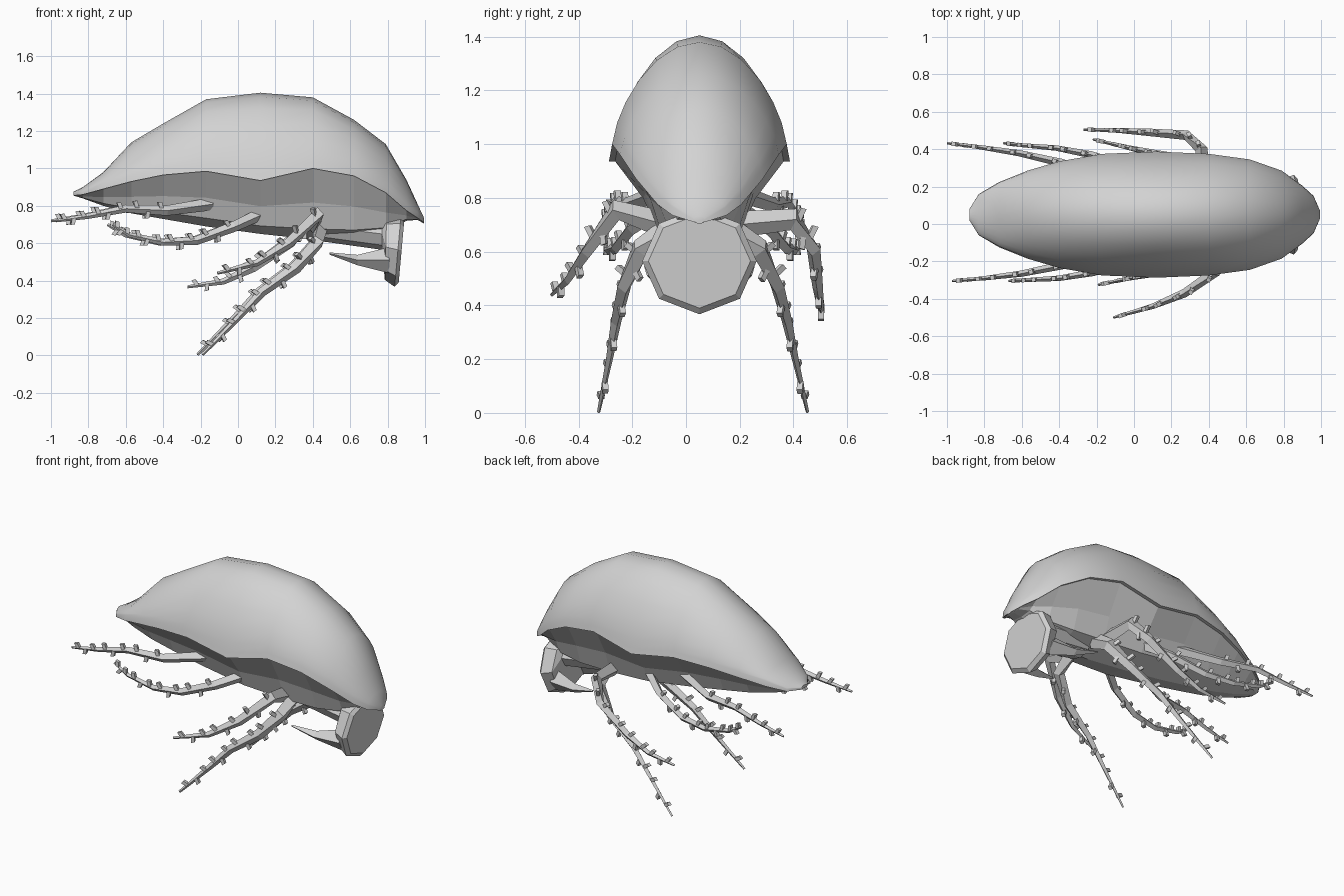
import bpy, bmesh, math
from mathutils import Vector

if "Cube" in bpy.data.objects:
    bpy.data.objects.remove(bpy.data.objects["Cube"])

CY = 0.05  # symmetry plane of the body

grey = bpy.data.materials.new("light_grey")
grey.diffuse_color = (0.65, 0.65, 0.65, 1)
grey.use_nodes = True
grey.node_tree.nodes["Principled BSDF"].inputs["Base Color"].default_value = grey.diffuse_color


def finish(name, bm, smooth=None):
    bmesh.ops.recalc_face_normals(bm, faces=bm.faces[:])
    me = bpy.data.meshes.new(name)
    bm.to_mesh(me)
    bm.free()
    me.materials.append(grey)
    ob = bpy.data.objects.new(name, me)
    bpy.context.collection.objects.link(ob)
    if smooth:
        bpy.ops.object.select_all(action='DESELECT')
        ob.select_set(True)
        bpy.context.view_layer.objects.active = ob
        bpy.ops.object.shade_smooth_by_angle(angle=math.radians(smooth))
    return ob


def loft(bm, rings, closed=True, caps=True):
    rows = [[bm.verts.new(p) for p in r] for r in rings]
    n = len(rows[0])
    for a, b in zip(rows, rows[1:]):
        for i in range(n if closed else n - 1):
            j = (i + 1) % n
            bm.faces.new((a[i], a[j], b[j], b[i]))
    if caps:
        bm.faces.new(rows[0])
        bm.faces.new(rows[-1])


# Body stations: x, half width, rim height, back height, belly height
STATIONS = [
    (-.88, .03, .855, .875, .855), (-.83, .11, .86, .90, .84),
    (-.72, .175, .89, .98, .80), (-.57, .235, .93, 1.14, .76),
    (-.40, .285, .965, 1.24, .73), (-.17, .325, .985, 1.37, .69),
    (.12, .337, .935, 1.405, .65), (.40, .325, 1.0, 1.38, .62),
    (.62, .295, .96, 1.26, .62), (.79, .235, .87, 1.13, .65),
    (.90, .155, .775, .94, .72), (.96, .10, .735, .81, .725),
    (.995, .02, .71, .735, .705)]


# Domed shell with a thin lip around its edge
def shell_ring(x, w, rim, top, _):
    lip = rim + min(.035, .4 * (top - rim))
    pts = [(x, CY - .93 * w, rim), (x, CY - w, rim)]
    for k in range(13):
        a = math.radians(-90 + 15 * k)
        pts.append((x, CY + .975 * w * math.sin(a),
                    lip + (top - lip) * max(0, math.cos(a)) ** 1.5))
    return pts + [(x, CY + w, rim), (x, CY + .93 * w, rim)]


bm = bmesh.new()
loft(bm, [shell_ring(*s) for s in STATIONS], closed=False)
finish("shell", bm, 40)


# Faceted belly tucked under the shell
def belly_ring(x, w, rim, _, low):
    h = rim - low
    half = [(.94, rim + .005), (.62, low + .52 * h), (.48, low + .15 * h)]
    pts = [(x, CY - u * w, z) for u, z in half] + [(x, CY, low)]
    return pts + [(x, CY + u * w, z) for u, z in reversed(half)]


bm = bmesh.new()
loft(bm, [belly_ring(*s) for s in STATIONS], closed=False)
finish("belly", bm)


# Head: a leaning octagonal plate on a short neck
def octagon(x, z, ry, rz, lean=0):
    pts = []
    for k in range(8):
        a = k * math.pi / 4
        dz = -rz * math.cos(a)
        pts.append((x + lean * dz, CY + ry * math.sin(a), z + dz))
    return pts


bm = bmesh.new()
loft(bm, [octagon(.875, .565, .19, .175, .09), octagon(.855, .565, .213, .198, .09),
          octagon(.79, .58, .19, .175, .03), octagon(.77, .65, .12, .085),
          octagon(.45, .69, .10, .08)])
finish("head", bm)

# Pair of backward pointing mouth spikes
for s, side in ((-1, "right"), (1, "left")):
    bm = bmesh.new()
    rings = []
    for x, off, z, ry, rz in ((.81, .13, .51, .05, .07), (.64, .165, .51, .03, .028),
                              (.49, .20, .545, .006, .006)):
        y = CY + s * off
        rings.append([(x, y - ry, z), (x, y, z - rz), (x, y + ry, z), (x, y, z + rz)])
    loft(bm, rings)
    finish("mouth_spike_" + side, bm)


# Legs: tapered square tubes along a path, studded with small spurs
def leg(name, path, r0, r1):
    path = [Vector(p) for p in path]
    n = len(path)
    bm = bmesh.new()
    frames, rings = [], []
    for i, p in enumerate(path):
        t = (path[min(i + 1, n - 1)] - path[max(i - 1, 0)]).normalized()
        side = t.cross(Vector((0, 0, 1))).normalized()
        up = side.cross(t)
        r = r0 + (r1 - r0) * i / (n - 1)
        frames.append((t, side, up, r))
        rings.append([p + side * r * .8, p + up * r, p - side * r * .8, p - up * r])
    loft(bm, rings)
    # spurs above and below the outer segments
    for i in range(1, n - 1):
        t, side, up, r = frames[i]
        for f, d in ((.12, 1), (.45, -1), (.72, 1)):
            c = path[i].lerp(path[i + 1], f)
            tip = c + up * d * (r + .018) + t * .012
            h = .011
            loft(bm, [[q + t * h + side * h, q + t * h - side * h,
                       q - t * h - side * h, q - t * h + side * h] for q in (c, tip)])
    finish(name, bm)


def mirrored(path):
    # left legs sit slightly further back and out
    n = len(path) - 1
    return [(x - .027 * i / n, 2 * CY - y + .027 * i / n, z)
            for i, (x, y, z) in enumerate(path)]


PAIRS = {
    "hind_leg": [(-.14, -.12, .81), (-.38, -.22, .775), (-.60, -.265, .785),
                 (-.80, -.29, .745), (-.972, -.305, .72)],
    "middle_leg": [(.13, -.10, .76), (-.02, -.20, .69), (-.22, -.26, .615),
                   (-.40, -.29, .605), (-.58, -.30, .645), (-.67, -.305, .70)],
    "front_leg": [(.44, -.06, .68), (.43, -.17, .61), (.31, -.23, .47),
                  (.13, -.26, .34), (0, -.285, .20), (-.19, -.325, .004)]}
for name, path in PAIRS.items():
    r = .05 if name == "front_leg" else .034
    leg(name + "_right", path, r, .008)
    leg(name + "_left", mirrored(path), r, .008)

# Raised legs, posed differently on each side
leg("raised_leg_right", [(.40, -.08, .70), (.43, -.26, .755), (.27, -.37, .60),
                         (.10, -.44, .495), (-.11, -.50, .44)], .05, .008)
leg("raised_leg_left", [(.38, .18, .70), (.36, .40, .72), (.28, .475, .61),
                        (.08, .49, .47), (-.08, .50, .395), (-.27, .505, .367)], .05, .008)
